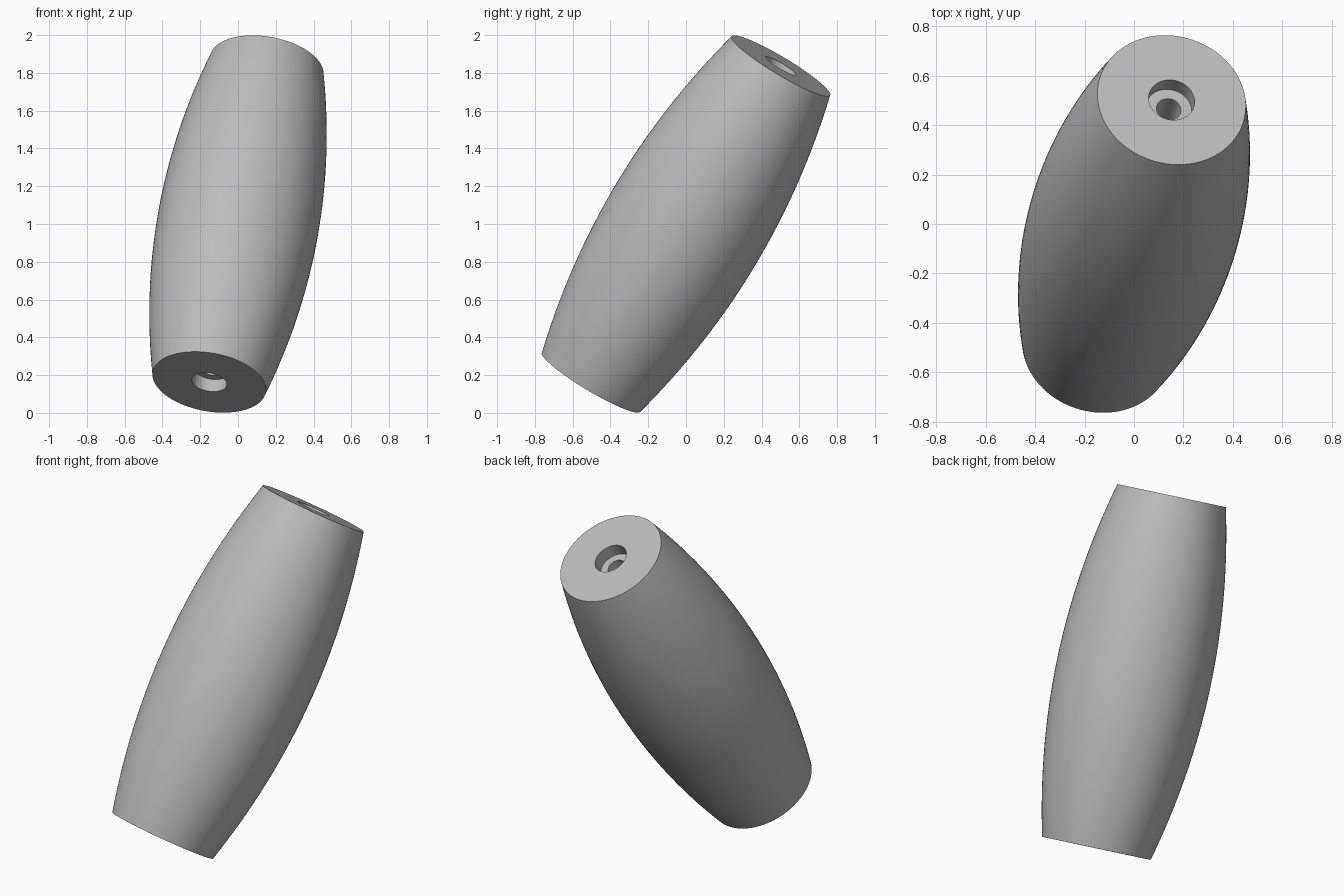
import bpy, bmesh, math
from mathutils import Vector, Matrix

cube = bpy.data.objects.get("Cube")
if cube:
    bpy.data.objects.remove(cube, do_unlink=True)

HALF = 0.988        # half length along the axis
R_END, R_MID = 0.304, 0.427
R_SOCKET, R_BORE, DEPTH = 0.094, 0.05, 0.075
SEGMENTS, STEPS = 96, 32

grey = bpy.data.materials.new("light grey")
grey.use_nodes = True
colour = (0.5, 0.5, 0.5, 1)
grey.diffuse_color = colour
grey.node_tree.nodes["Principled BSDF"].inputs["Base Color"].default_value = colour

# Closed profile: bulging outside, then the stepped hole through the middle
profile = []
for i in range(STEPS + 1):
    t = 2 * i / STEPS - 1
    profile.append((R_MID - (R_MID - R_END) * t * t, t * HALF))
floor = HALF - DEPTH
profile += [(R_SOCKET, HALF), (R_SOCKET, floor), (R_BORE, floor),
            (R_BORE, -floor), (R_SOCKET, -floor), (R_SOCKET, -HALF)]

# Turn the profile around the axis
bm = bmesh.new()
rings = []
for k in range(SEGMENTS):
    a = 2 * math.pi * k / SEGMENTS
    rings.append([bm.verts.new((r * math.cos(a), r * math.sin(a), z)) for r, z in profile])
n = len(profile)
for k in range(SEGMENTS):
    here, after = rings[k], rings[(k + 1) % SEGMENTS]
    for j in range(n):
        m = (j + 1) % n
        bm.faces.new((here[j], after[j], after[m], here[m]))
bmesh.ops.recalc_face_normals(bm, faces=bm.faces)

# Tilt the barrel and stand it on the ground
axis = Vector((0.154, 0.508, 0.847)).normalized()
tilt = Vector((0, 0, 1)).rotation_difference(axis).to_matrix().to_4x4()
bmesh.ops.transform(bm, matrix=Matrix.Translation((0, 0, 1)) @ tilt, verts=bm.verts)

mesh = bpy.data.meshes.new("barrel_handle")
bm.to_mesh(mesh)
bm.free()
mesh.materials.append(grey)
handle = bpy.data.objects.new("barrel_handle", mesh)
bpy.context.collection.objects.link(handle)

# Smooth curves, sharp rims
bpy.ops.object.select_all(action='DESELECT')
handle.select_set(True)
bpy.context.view_layer.objects.active = handle
bpy.ops.object.shade_smooth_by_angle(angle=math.radians(30))
